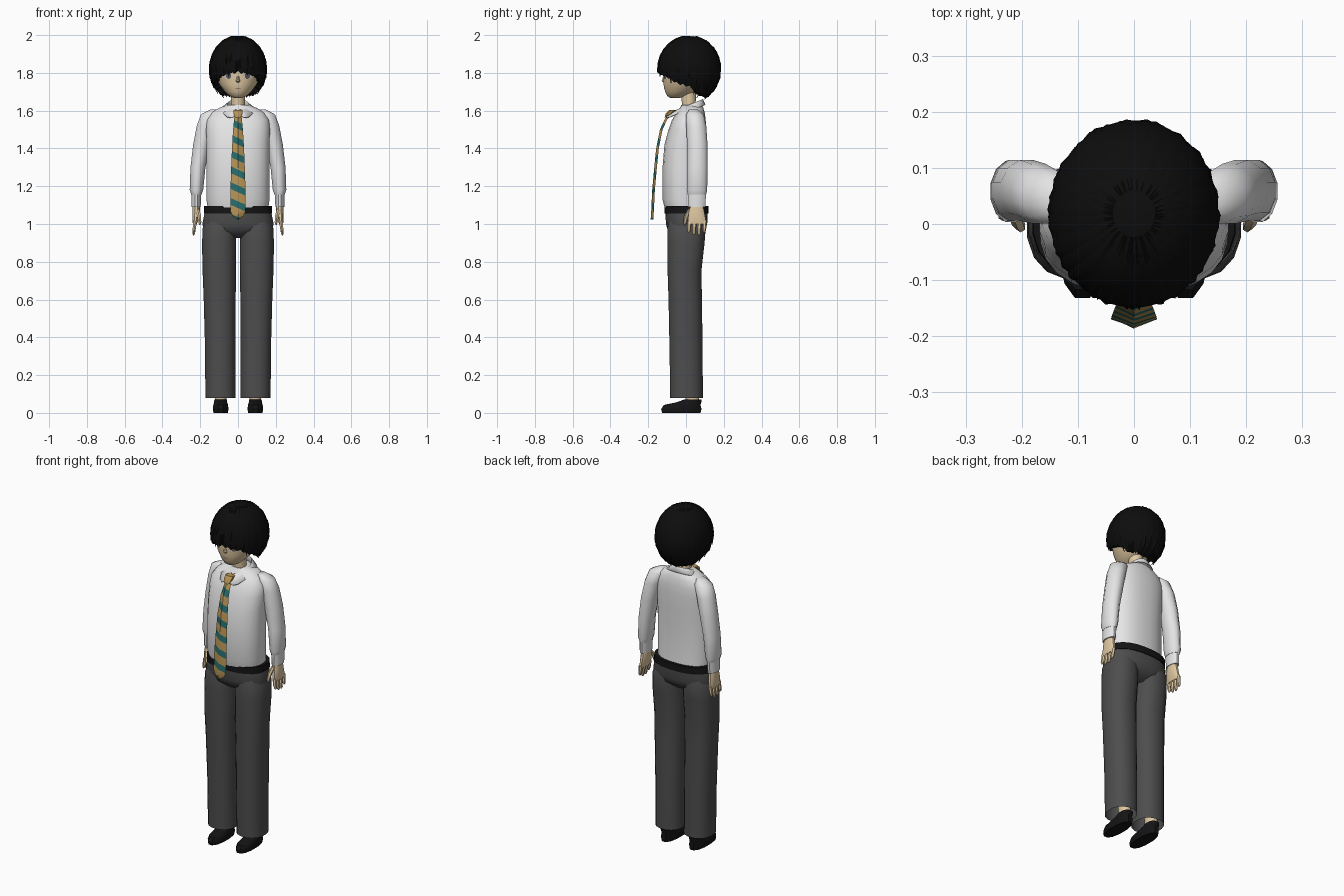
import bpy, bmesh, math, random
from mathutils import Vector
from mathutils.bvhtree import BVHTree

if "Cube" in bpy.data.objects:
    bpy.data.objects.remove(bpy.data.objects["Cube"])

random.seed(4)


def material(name, r, g, b):
    m = bpy.data.materials.new(name)
    m.diffuse_color = (r, g, b, 1)
    m.use_nodes = True
    m.node_tree.nodes["Principled BSDF"].inputs["Base Color"].default_value = m.diffuse_color
    return m


SKIN = material("skin", 0.74, 0.58, 0.36)
HAIR = material("hair black", 0.004, 0.004, 0.004)
SHIRT = material("shirt white", 0.78, 0.78, 0.79)
TROUSER = material("trouser grey", 0.075, 0.075, 0.077)
LEATHER = material("leather black", 0.007, 0.007, 0.008)
TAN = material("tie tan", 0.47, 0.29, 0.09)
TEAL = material("tie teal", 0.02, 0.15, 0.15)
EYE = material("eye grey", 0.10, 0.09, 0.10)
WHITE = material("eye white", 0.6, 0.56, 0.52)
LIP = material("lip brown", 0.40, 0.22, 0.13)


def loft(bm, rings, n=12, power=2.0, caps=(True, True)):
    """Skin elliptical rings given as (z, centre x, centre y, radius x, radius y)."""
    def bend(v):
        return math.copysign(abs(v) ** (2 / power), v)
    loops = []
    for z, cx, cy, rx, ry in rings:
        angles = [2 * math.pi * (i + 0.5) / n for i in range(n)]
        loops.append([bm.verts.new((cx + rx * bend(math.cos(a)), cy + ry * bend(math.sin(a)), z))
                      for a in angles])
    skin_loops(bm, loops, True)
    for use, loop in zip(caps, (loops[0], loops[-1])):
        if use:
            bm.faces.new(loop)


def skin_loops(bm, loops, closed):
    for a, b in zip(loops, loops[1:]):
        for i in range(len(a) if closed else len(a) - 1):
            j = (i + 1) % len(a)
            bm.faces.new((a[i], a[j], b[j], b[i]))


def finish(bm, name, *mats):
    bmesh.ops.recalc_face_normals(bm, faces=bm.faces)
    mesh = bpy.data.meshes.new(name)
    bm.to_mesh(mesh)
    bm.free()
    for m in mats:
        mesh.materials.append(m)
    ob = bpy.data.objects.new(name, mesh)
    bpy.context.collection.objects.link(ob)
    return ob


def part(name, mat, rings, **kw):
    bm = bmesh.new()
    loft(bm, rings, **kw)
    return finish(bm, name, mat)


# Shirt body, belt and hips
part("shirt_body", SHIRT, [
    (1.07, 0, -.002, .16, .108), (1.13, 0, -.012, .168, .113), (1.3, 0, -.012, .168, .113),
    (1.42, 0, -.005, .168, .11), (1.5, 0, .007, .17, .1), (1.55, 0, .015, .165, .09),
    (1.59, 0, .025, .14, .075), (1.615, 0, .03, .1, .062), (1.63, 0, .03, .06, .055)],
    n=24, power=2.4)
part("belt", LEATHER, [(1.055, 0, .003, .182, .117), (1.095, 0, .003, .18, .117)], n=24, power=2.4)
part("trouser_hips", TROUSER, [
    (.925, 0, .003, .1, .05), (.965, 0, .003, .18, .1), (1.0, 0, .003, .19, .11),
    (1.06, 0, .003, .178, .113)], n=24, power=2.4)

# Limbs, mirrored left and right
for s, side in ((1, "left"), (-1, "right")):
    def limb(name, mat, rings, **kw):
        part(side + "_" + name, mat, [(z, s * x, y, rx, ry) for z, x, y, rx, ry in rings], **kw)

    limb("sleeve", SHIRT, [
        (1.605, .125, .04, .025, .025), (1.58, .148, .047, .05, .048), (1.52, .17, .054, .05, .055),
        (1.42, .192, .06, .047, .056), (1.3, .212, .06, .041, .056), (1.18, .22, .058, .037, .056),
        (1.155, .22, .058, .028, .05)], n=12)
    limb("cuff", SHIRT, [(1.165, .22, .058, .027, .05), (1.09, .222, .057, .025, .047)], n=12)
    limb("trouser_leg", TROUSER, [
        (.08, .093, .003, .081, .088), (.35, .094, .0, .082, .089), (.6, .097, -.004, .086, .09),
        (.75, .099, -.008, .09, .091), (.9, .1, .0, .092, .1), (.98, .1, .003, .088, .103),
        (1.03, .092, .003, .078, .09)], n=16, power=2.3, caps=(False, True))
    limb("ankle", SKIN, [(.04, .092, .035, .03, .036), (.3, .092, .02, .04, .045)])
    limb("shoe", LEATHER, [
        (0, .092, -.025, .039, .105), (.02, .092, -.025, .043, .11), (.042, .092, -.02, .04, .1),
        (.056, .092, .015, .036, .068), (.072, .092, .038, .034, .045)], n=12, power=2.3)

    # Hand: palm, four fingers and a thumb
    bm = bmesh.new()
    loft(bm, [(1.11, s * .22, .057, .019, .032), (1.06, s * .222, .056, .02, .043),
              (1.02, s * .226, .057, .016, .049), (1.0, s * .228, .058, .011, .05)], power=2.4)
    for k in range(4):
        y, tip = .018 + .027 * k, (.955, .942, .94, .955)[k]
        loft(bm, [(1.015, s * .227, y, .011, .012), (.98, s * .231, y - .002, .01, .011),
                  (tip + .008, s * .235, y - .003, .008, .009), (tip, s * .235, y - .003, .003, .004)], n=6)
    loft(bm, [(1.08, s * .215, .025, .012, .014), (1.045, s * .207, .004, .012, .013),
              (1.01, s * .202, -.005, .009, .01), (.995, s * .202, -.007, .004, .004)], n=6)
    finish(bm, side + "_hand", SKIN)

# Collar: a folded band with two front points
bm = bmesh.new()
rows = [[], [], []]
for i in range(25):
    a = math.radians(8 + 344 * i / 24)
    sx, cy = math.sin(a), -math.cos(a)
    front = max(0, -cy)
    point = .018 * max(0, 1 - abs(min(a, 2 * math.pi - a) - .5) / .4)
    ztop = 1.625 + .028 * cy
    rows[0].append(bm.verts.new((.05 * sx, .025 + .055 * cy, ztop - .03)))
    rows[1].append(bm.verts.new((.058 * sx, .02 + .07 * cy, ztop + .008)))
    rows[2].append(bm.verts.new((.098 * sx, .018 + (.085 + .035 * front) * cy - point,
                                 ztop - .022 - point)))
skin_loops(bm, rows, False)
collar = finish(bm, "collar", SHIRT)
mod = collar.modifiers.new("thickness", "SOLIDIFY")
mod.thickness = .005

# Tie: a ridged tapering blade, cut into slanted stripes
bm = bmesh.new()
loops = []
for z, y, w in ((1.585, -.09, .017), (1.55, -.115, .021), (1.5, -.138, .026), (1.4, -.158, .032),
                (1.3, -.168, .036), (1.18, -.179, .04), (1.07, -.184, .041), (1.045, -.186, .03),
                (1.025, -.187, .006)):
    loops.append([bm.verts.new(p) for p in ((-w, y + .014, z), (0, y, z), (w, y + .014, z), (0, y + .01, z))])
skin_loops(bm, loops, True)
bm.faces.new(loops[0])
bm.faces.new(loops[-1])
slant = Vector((.45, 0, 1))
PERIOD, TEAL_PART = .084, .036
for k in range(8):
    for off in (0, TEAL_PART):
        bmesh.ops.bisect_plane(bm, geom=bm.verts[:] + bm.edges[:] + bm.faces[:],
                               plane_co=(0, 0, 1.0 + k * PERIOD + off), plane_no=slant)
for f in bm.faces:
    d = f.calc_center_median().dot(slant) - 1.0
    f.material_index = int(d % PERIOD < TEAL_PART)
finish(bm, "tie", TAN, TEAL)
part("tie_knot", TAN, [(1.565, 0, -.1, .017, .014), (1.585, 0, -.09, .025, .019),
                       (1.603, 0, -.072, .026, .018)], n=8, power=2.6)

# Neck and head
part("neck", SKIN, [(1.57, 0, .02, .042, .042), (1.64, 0, .015, .037, .037), (1.73, 0, .01, .04, .045)], n=16)
bm = bmesh.new()
loft(bm, [(1.667, 0, -.058, .02, .025), (1.676, 0, -.05, .043, .048), (1.7, 0, -.03, .07, .081),
          (1.74, 0, -.012, .1, .108), (1.79, 0, 0, .122, .119), (1.84, 0, .01, .135, .132),
          (1.9, 0, .015, .13, .14), (1.95, 0, .018, .09, .1), (1.97, 0, .018, .03, .03)], n=28)
bmesh.ops.recalc_face_normals(bm, faces=bm.faces)
face_tree = BVHTree.FromBMesh(bm)
finish(bm, "head", SKIN)
part("nose", SKIN, [(1.748, 0, -.113, .008, .006), (1.757, 0, -.118, .012, .012),
                    (1.772, 0, -.115, .008, .01), (1.795, 0, -.11, .005, .006)], n=8)


def plate(name, mat, x, z, rx, rz, lift):
    """Thin oval laid on the face."""
    bm = bmesh.new()

    def on_face(px, pz):
        hit = face_tree.ray_cast(Vector((px, -1, pz)), Vector((0, 1, 0)))[0]
        return bm.verts.new((px, hit.y - lift, pz))
    mid = on_face(x, z)
    rim = [on_face(x + rx * math.cos(i * math.pi / 8), z + rz * math.sin(i * math.pi / 8)) for i in range(16)]
    for i in range(16):
        bm.faces.new((mid, rim[i], rim[(i + 1) % 16]))
    finish(bm, name, mat)


for s, side in ((1, "left"), (-1, "right")):
    plate(side + "_eye_white", WHITE, s * .051, 1.785, .024, .018, .002)
    plate(side + "_iris", EYE, s * .05, 1.786, .014, .018, .004)
    plate(side + "_lash", HAIR, s * .052, 1.803, .026, .004, .005)
plate("mouth", LIP, 0, 1.718, .016, .003, .002)

# Hair: a cap with a ragged hem, covered by pointed locks
HEM = ((0, 1.81), (.22, 1.79), (.36, 1.75), (.52, 1.73), (.62, 1.69), (1.01, 1.675))


def hem_phi(a, drop=0):
    t = abs((a + math.pi) % (2 * math.pi) - math.pi) / math.pi
    for (t0, z0), (t1, z1) in zip(HEM, HEM[1:]):
        if t <= t1:
            z = z0 + (z1 - z0) * (t - t0) / (t1 - t0)
            break
    return math.acos((z - drop - 1.82) / .18)


def on_hair(a, phi, lift=1.0):
    r = math.sin(phi) * lift
    return Vector((.151 * r * math.sin(a), .018 - .167 * r * math.cos(a), 1.82 + .178 * math.cos(phi) * lift))


bm = bmesh.new()
N = 56
loops = []
for k in range(1, 11):
    loops.append([bm.verts.new(on_hair(2 * math.pi * i / N, k / 10 * hem_phi(2 * math.pi * i / N, .012 * (i % 2))))
                  for i in range(N)])
loops.append([bm.verts.new((v.co.x * .6, .018 + (v.co.y - .018) * .6, v.co.z + .02)) for v in loops[-1]])
skin_loops(bm, loops, True)
bm.faces.new(loops[0])
finish(bm, "hair_cap", HAIR)

bm = bmesh.new()
for layer, count in ((0, 30), (1, 24)):
    for i in range(count):
        a = 2 * math.pi * (i + random.uniform(.2, .8)) / count
        end = hem_phi(a, random.uniform(.0, .02)) - layer * random.uniform(.1, .35)
        swirl = random.uniform(-.15, .15)
        rows = []
        for k in range(7):
            t = k / 6
            w = .13 * (1 - t ** 3) + .004
            phi, m = .25 + (end - .25) * t, a + swirl * t * t
            lift = 1.004 + .016 * t
            rows.append([bm.verts.new(on_hair(m + o * w, phi, lift + h))
                         for o, h in ((-1, -.015), (0, .008), (1, -.015))])
        skin_loops(bm, rows, False)
finish(bm, "hair_locks", HAIR)

# Smooth shading with crisp edges
for ob in bpy.context.collection.objects:
    ob.select_set(True)
    bpy.context.view_layer.objects.active = ob
bpy.ops.object.shade_smooth_by_angle(angle=math.radians(42))
